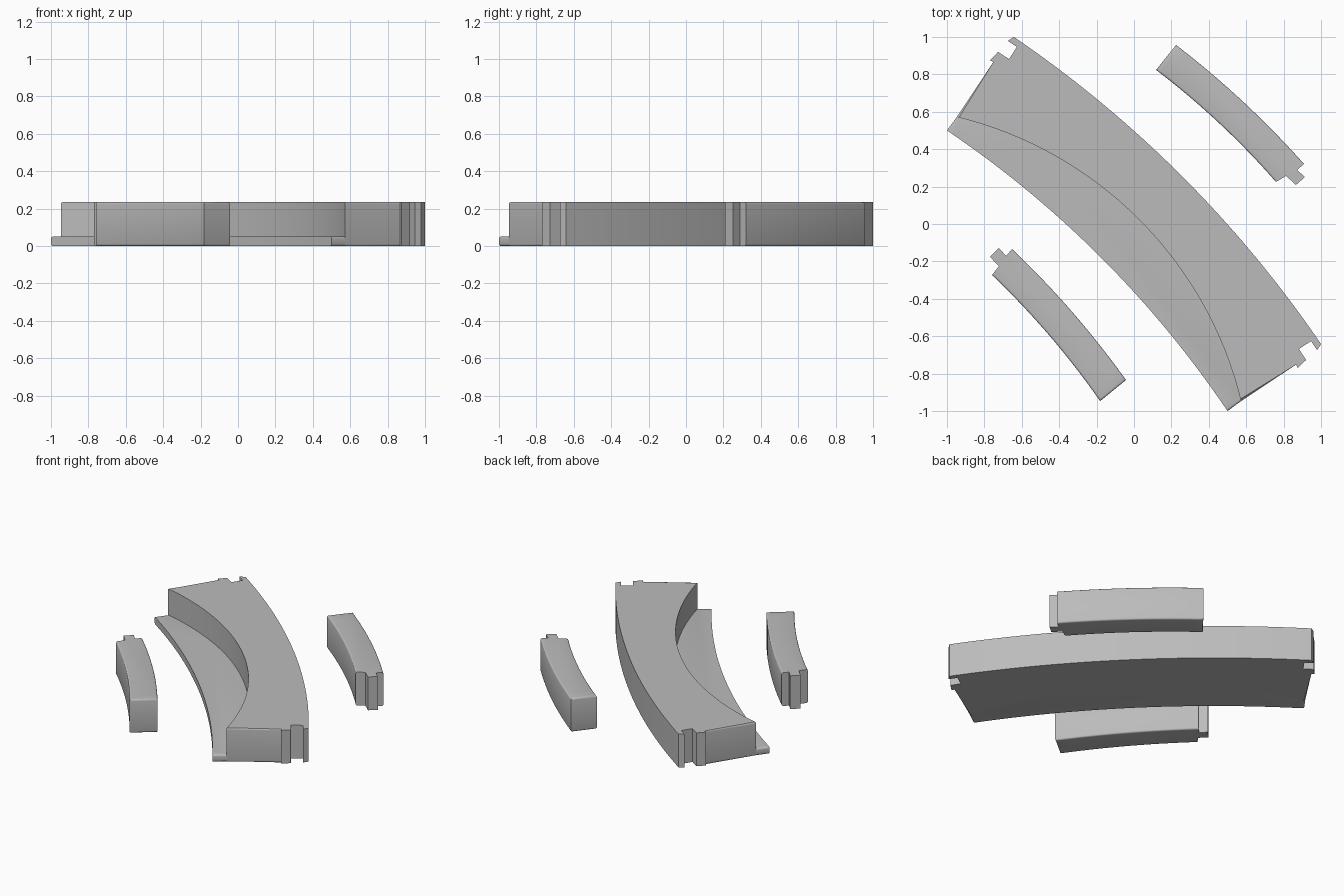
import bpy, bmesh, math
from mathutils import Vector

cube = bpy.data.objects.get("Cube")
if cube:
    bpy.data.objects.remove(cube, do_unlink=True)

HEIGHT, BASE = 0.235, 0.05

grey = bpy.data.materials.new("plain grey")
grey.use_nodes = True
grey.diffuse_color = (0.5, 0.5, 0.5, 1)
grey.node_tree.nodes["Principled BSDF"].inputs["Base Color"].default_value = (0.5, 0.5, 0.5, 1)


def arc(a, b, sag, n=40):
    """Circular arc from a to b, bulging towards +x +y by sag."""
    a, b = Vector(a), Vector(b)
    half = (b - a).length / 2
    along = (b - a).normalized()
    out = Vector((abs(along.y), abs(along.x)))
    radius = (half ** 2 + sag ** 2) / (2 * sag)
    centre = (a + b) / 2 + out * (sag - radius)
    span = math.asin(half / radius)
    angles = [span * (2 * i / n - 1) for i in range(n + 1)]
    return [centre + radius * (math.sin(t) * along + math.cos(t) * out) for t in angles]


def flip(points):
    """Mirror across the diagonal, in reverse order."""
    return [Vector((p[1], p[0])) for p in reversed(points)]


def slab(name, outline, height, rounded=(), width=0.011):
    """Extrude an outline upwards and round the listed top and bottom edges."""
    bm = bmesh.new()
    face = bm.faces.new([bm.verts.new((p[0], p[1], 0)) for p in outline])
    new = bmesh.ops.extrude_face_region(bm, geom=[face])["geom"]
    bmesh.ops.translate(bm, vec=(0, 0, height),
                        verts=[v for v in new if isinstance(v, bmesh.types.BMVert)])
    bmesh.ops.recalc_face_normals(bm, faces=bm.faces)

    def chosen(edge):
        a, b = edge.verts
        if abs(a.co.z - b.co.z) > 0.001:
            return False
        return any((a.co.xy - Vector(s)).length + (b.co.xy - Vector(e)).length < 0.001 or
                   (b.co.xy - Vector(s)).length + (a.co.xy - Vector(e)).length < 0.001
                   for s, e in rounded)

    edges = [e for e in bm.edges if chosen(e)]
    if edges:
        bmesh.ops.bevel(bm, geom=edges, offset=width, segments=3, profile=0.5,
                        affect='EDGES', clamp_overlap=True)
    mesh = bpy.data.meshes.new(name)
    bm.to_mesh(mesh)
    bm.free()
    mesh.materials.append(grey)
    obj = bpy.data.objects.new(name, mesh)
    bpy.context.collection.objects.link(obj)
    bpy.ops.object.select_all(action='DESELECT')
    obj.select_set(True)
    bpy.context.view_layer.objects.active = obj
    bpy.ops.object.shade_smooth_by_angle(angle=math.radians(35))
    return obj


# Raised track body with an interlocking tab and notch at each end
corner = (-0.947, 0.572)
connector = [(-0.752, 0.866), (-0.77, 0.875), (-0.727, 0.92), (-0.668, 0.882),
             (-0.626, 0.947), (-0.674, 0.979)]
tip = (-0.642, 1.0)
outer = arc(tip, tip[::-1], 0.109)
wall = arc(corner[::-1], corner, 0.301)
body = connector + outer + flip(connector) + wall
ends = [(corner, connector[0]), (corner[::-1], connector[0][::-1])]
slab("track_body", body, HEIGHT, ends)

# Low crescent ledge on the inside of the wall, tucked slightly under the body
inner = arc((-1, 0.5), (0.5, -1), 0.102)
tuck = [p + Vector((0.012, 0.012)) for p in wall[1:-1]]
slab("inner_ledge", inner + [Vector(corner[::-1])] + tuck + [Vector(corner)], BASE,
     [((-1, 0.5), corner), ((0.5, -1), corner[::-1])])


# Loose curved border strips, each with one connector end
def strip(name, plain, inner_start, joint, outer_end, sag):
    near, far = plain
    side_a = arc(near, inner_start, sag, 24)
    side_b = arc(outer_end, far, sag, 24)
    edges = [plain] + [pair for s in (side_a, side_b) for pair in zip(s, s[1:])]
    slab(name, side_a + joint + side_b, HEIGHT, edges)


strip("back_border", ((0.118, 0.824), (0.225, 0.957)), (0.759, 0.225),
      [(0.813, 0.257), (0.866, 0.209), (0.914, 0.251), (0.872, 0.289)],
      (0.909, 0.321), 0.022)
strip("front_border", ((-0.181, -0.947), (-0.043, -0.834)), (-0.759, -0.273),
      [(-0.722, -0.225), (-0.77, -0.176), (-0.722, -0.128), (-0.684, -0.171)],
      (-0.652, -0.134), 0.022)
